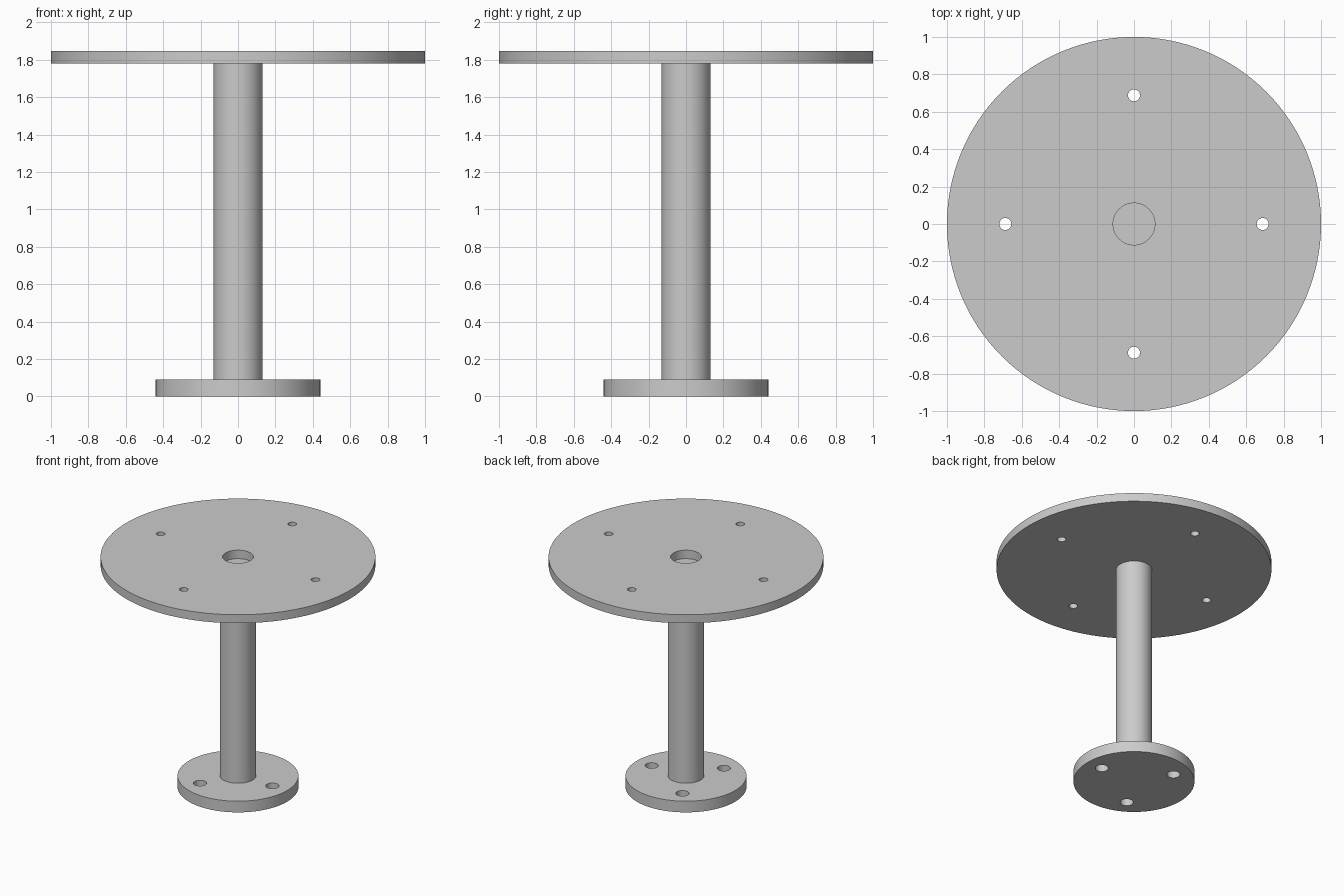
import bpy
import bmesh
from math import cos, sin, tau, radians

cube = bpy.data.objects.get("Cube")
if cube:
    bpy.data.objects.remove(cube, do_unlink=True)

grey = bpy.data.materials.new("plain_grey")
grey.use_nodes = True
colour = (0.6, 0.6, 0.6, 1)
grey.diffuse_color = colour
grey.node_tree.nodes["Principled BSDF"].inputs["Base Color"].default_value = colour


def ring(bm, x, y, radius, sides):
    """Closed loop of edges around a point."""
    verts = [bm.verts.new((x + radius * cos(tau * i / sides),
                           y + radius * sin(tau * i / sides), 0))
             for i in range(sides)]
    return [bm.edges.new((verts[i - 1], verts[i])) for i in range(sides)]


def disc(name, radius, bottom, top, holes=(), sides=128):
    """Upright round slab with round holes given as (x, y, radius)."""
    bm = bmesh.new()
    edges = ring(bm, 0, 0, radius, sides)
    for x, y, r in holes:
        edges += ring(bm, x, y, r, 40)
    bmesh.ops.triangle_fill(bm, use_beauty=True, edges=edges, normal=(0, 0, 1))
    result = bmesh.ops.extrude_face_region(bm, geom=bm.faces[:], use_keep_orig=True)
    raised = [v for v in result["geom"] if isinstance(v, bmesh.types.BMVert)]
    bmesh.ops.translate(bm, verts=raised, vec=(0, 0, top - bottom))
    bmesh.ops.recalc_face_normals(bm, faces=bm.faces[:])
    mesh = bpy.data.meshes.new(name)
    bm.to_mesh(mesh)
    bm.free()
    mesh.materials.append(grey)
    obj = bpy.data.objects.new(name, mesh)
    obj.location.z = bottom
    bpy.context.collection.objects.link(obj)
    bpy.ops.object.select_all(action='DESELECT')
    obj.select_set(True)
    bpy.context.view_layer.objects.active = obj
    bpy.ops.object.shade_smooth_by_angle(angle=radians(30))
    return obj


def bolt_circle(count, distance, radius):
    """Evenly spaced holes around the centre."""
    return [(distance * cos(tau * i / count), distance * sin(tau * i / count), radius)
            for i in range(count)]


BASE_TOP, POST_TOP, PLATE_TOP = 0.09, 1.78, 1.848

# Foot flange with three bolt holes
disc("base_flange", 0.44, 0, BASE_TOP, bolt_circle(3, 0.305, 0.048))
# Central post
disc("post", 0.131, BASE_TOP, POST_TOP)
# Wide round plate with four bolt holes and a central recess down to the post
disc("top_plate", 1.0, POST_TOP, PLATE_TOP,
     bolt_circle(4, 0.688, 0.032) + [(0, 0, 0.112)])
